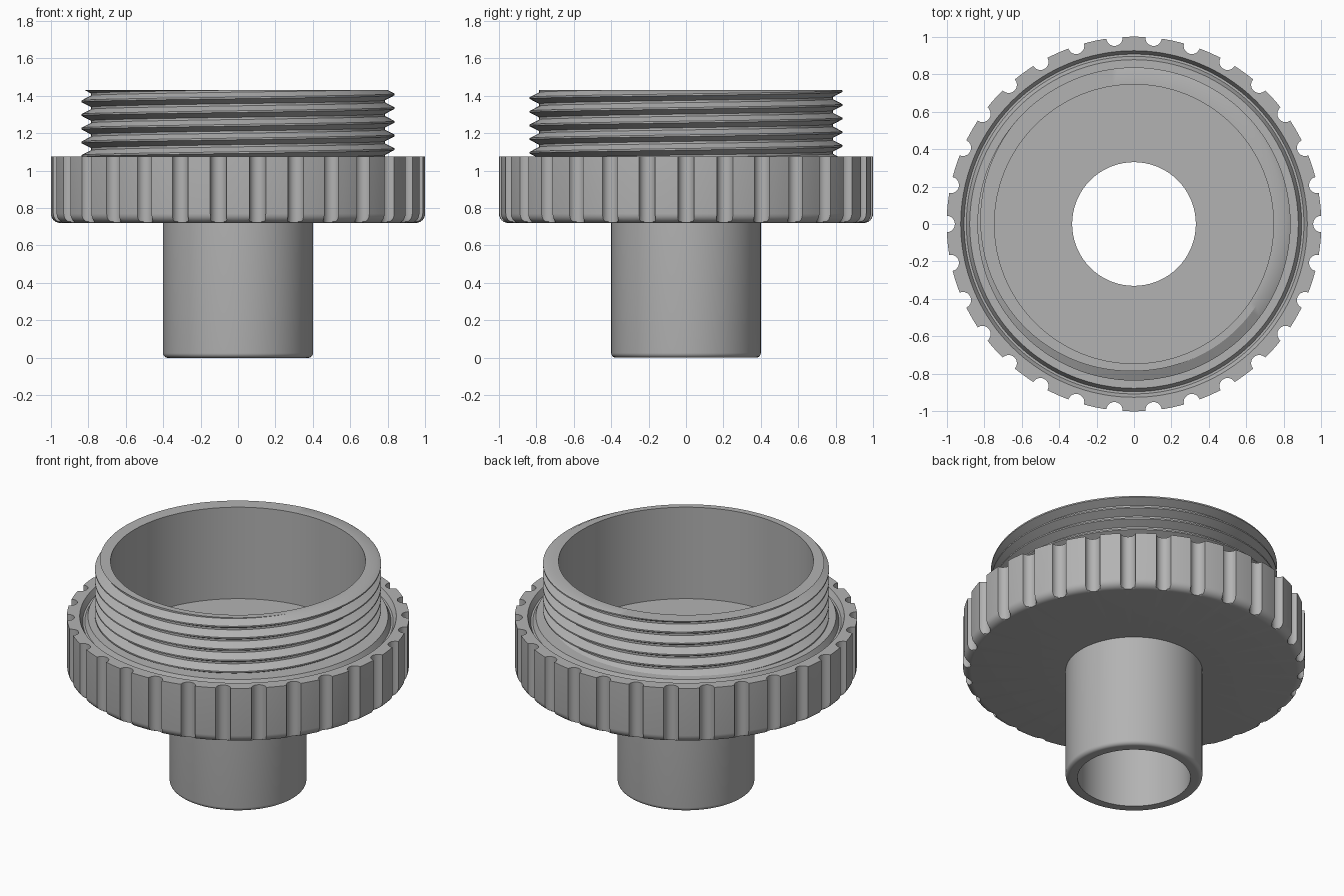
import bpy, bmesh, math

if "Cube" in bpy.data.objects:
    bpy.data.objects.remove(bpy.data.objects["Cube"], do_unlink=True)

grey = bpy.data.materials.new("plain_grey")
colour = (0.45, 0.45, 0.45, 1)
grey.use_nodes = True
grey.diffuse_color = colour
grey.node_tree.nodes["Principled BSDF"].inputs["Base Color"].default_value = colour


def sweep(name, angles, section, closed=True):
    """Sweep section(angle) -> [(radius, z), ...] around the z axis."""
    bm = bmesh.new()
    rings = [[bm.verts.new((r * math.cos(a), r * math.sin(a), z)) for r, z in section(a)]
             for a in angles]
    n = len(rings[0])
    for i in range(len(rings) - 1):
        p, q = rings[i], rings[i + 1]
        for j in range(n if closed else n - 1):
            k = (j + 1) % n
            bm.faces.new((p[j], q[j], q[k], p[k]))
    bmesh.ops.remove_doubles(bm, verts=bm.verts, dist=0.0002)
    bmesh.ops.recalc_face_normals(bm, faces=bm.faces)
    mesh = bpy.data.meshes.new(name)
    bm.to_mesh(mesh)
    bm.free()
    mesh.materials.append(grey)
    obj = bpy.data.objects.new(name, mesh)
    bpy.context.collection.objects.link(obj)
    bpy.ops.object.select_all(action="DESELECT")
    obj.select_set(True)
    bpy.context.view_layer.objects.active = obj
    bpy.ops.object.shade_smooth_by_angle(angle=math.radians(30))
    return obj


def fillet(r, z, size, steps=6):
    """Rounded lower outer corner, from the underside up to the wall."""
    turns = [math.pi / 2 * i / steps for i in range(steps + 1)]
    return [(r - size + size * math.sin(t), z + size - size * math.cos(t)) for t in turns]


full_turn = [math.tau * i / 128 for i in range(129)]

# Outlet tube
TUBE_R, BORE_R, FLOOR = 0.40, 0.33, 0.84
tube_profile = ([(BORE_R, 0)] + fillet(TUBE_R, 0, 0.025)
                + [(TUBE_R, FLOOR - 0.005), (BORE_R, FLOOR - 0.005)])
sweep("outlet_tube", full_turn, lambda a: tube_profile)

# Grip ring with scalloped edge and a seal channel in its top
NOTCHES, NOTCH_R = 30, 0.044
BOTTOM, SHOULDER = 0.72, 1.075
pitch_angle = math.tau / NOTCHES
offsets = [NOTCH_R * math.sin(math.pi * i / 10) for i in range(-5, 6)]
gap = pitch_angle - 2 * NOTCH_R
offsets += [NOTCH_R + gap * i / 4 for i in range(1, 4)]
grip_angles = [n * pitch_angle + o for n in range(NOTCHES) for o in offsets]
grip_angles.append(grip_angles[0] + math.tau)
grip_profile = (fillet(1, BOTTOM, 0.05)
                + [(1, SHOULDER), (0.925, SHOULDER), (0.907, SHOULDER - 0.035),
                   (0.895, SHOULDER - 0.035), (0.877, SHOULDER), (0.77, SHOULDER),
                   (0.77, FLOOR), (0.39, FLOOR), (0.39, BOTTOM)])


def grip_section(a):
    off = (a + pitch_angle / 2) % pitch_angle - pitch_angle / 2
    limit = 1
    if abs(off) < NOTCH_R * 0.9999:
        limit = math.cos(off) - math.sqrt(max(0, NOTCH_R ** 2 - math.sin(off) ** 2))
    return [(min(r, limit), z) for r, z in grip_profile]


sweep("grip_ring", grip_angles, grip_section)

# Threaded collar: right-handed helix trimmed flat at both ends
TOP, PITCH, ROOT_R, CREST_R, INNER_R = 1.43, 0.073, 0.785, 0.836, 0.745
LOW = SHOULDER - 0.02
CREST_Z = 1.333
ridge = [(-0.42, ROOT_R), (-0.06, CREST_R), (0.06, CREST_R), (0.42, ROOT_R)]


def collar_section(a):
    raw = [(r, CREST_Z + PITCH * (k + f + a / math.tau))
           for k in range(-7, 4) for f, r in ridge]
    out = []
    for limit in (LOW, TOP):
        for (r0, z0), (r1, z1) in zip(raw, raw[1:]):
            if z0 <= limit < z1:
                out.append((r0 + (r1 - r0) * (limit - z0) / (z1 - z0), limit))
    low, top = out
    points = [low if z < LOW else top if z > TOP else (r, z) for r, z in raw]
    return points + [(INNER_R, TOP), (INNER_R, FLOOR - 0.01)]


sweep("threaded_collar", full_turn, collar_section, closed=False)
